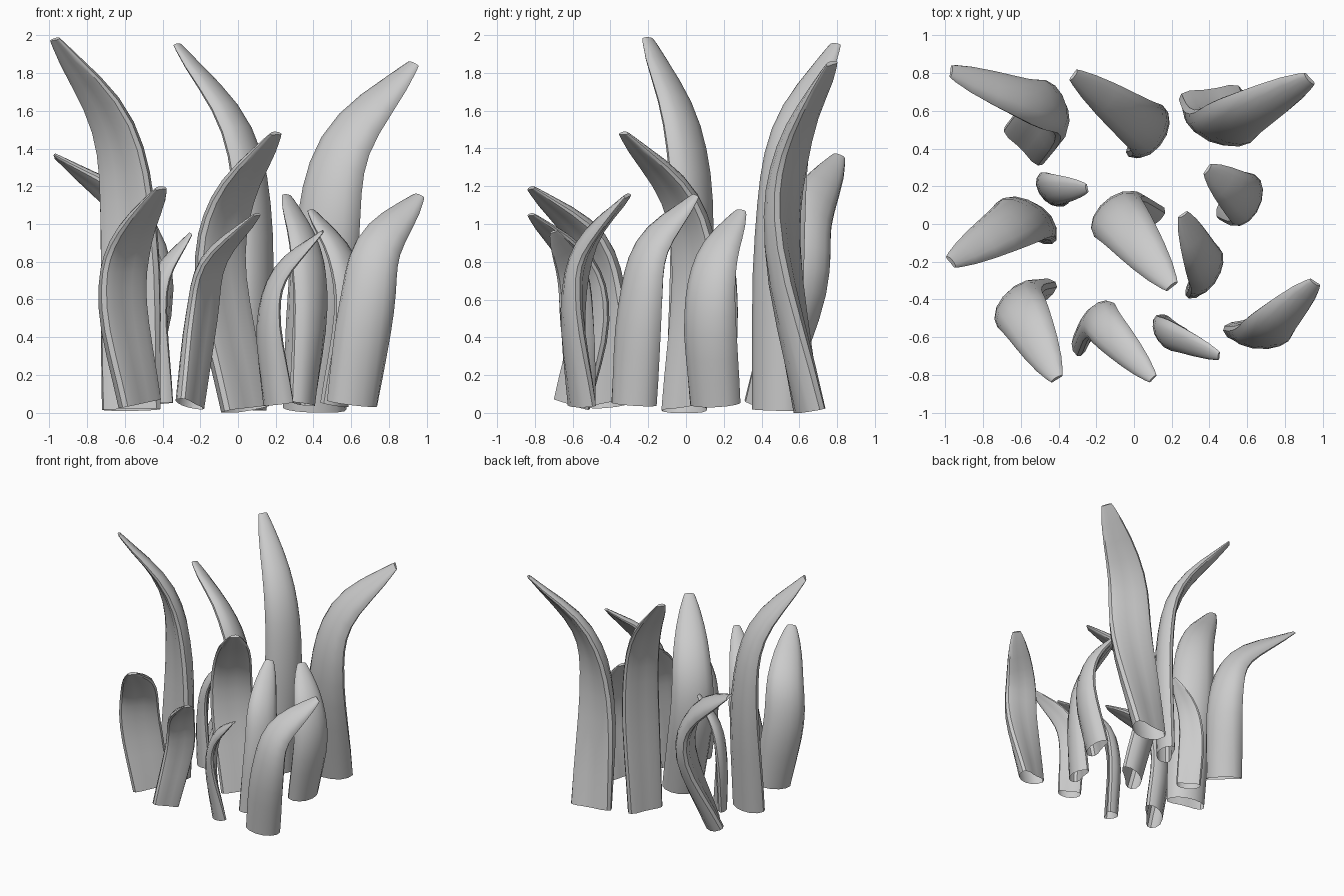
import bpy, bmesh, math
from mathutils import Vector

if "Cube" in bpy.data.objects:
    bpy.data.objects.remove(bpy.data.objects["Cube"])

# Blade: name, full width, direction of hollow face at base, base xy, middle xy, tip xyz
BLADES = [
    ("tall_left_blade", .35, 255, (-.56, -.02), (-.57, .04), (-.97, -.2, 1.98)),
    ("tall_middle_blade", .31, 150, (.06, .47), (.09, .49), (-.32, .79, 1.95)),
    ("tall_right_blade", .37, 98, (.41, .66), (.46, .51), (.93, .77, 1.85)),
    ("centre_blade", .34, 312, (.03, 0), (-.1, .06), (.2, -.33, 1.48)),
    ("inner_right_blade", .27, 165, (.34, -.28), (.39, -.25), (.26, .05, 1.15)),
    ("outer_right_blade", .3, 165, (.51, .15), (.6, .12), (.39, .29, 1.07)),
    ("back_left_blade", .31, 225, (-.57, .43), (-.43, .61), (-.97, .81, 1.36)),
    ("inner_left_blade", .21, 50, (-.43, .16), (-.45, .18), (-.25, .19, .95)),
    ("front_left_blade", .32, 318, (-.53, -.4), (-.62, -.42), (-.41, -.82, 1.19)),
    ("front_middle_blade", .24, 328, (-.26, -.6), (-.2, -.5), (.1, -.82, 1.05)),
    ("front_small_blade", .2, 55, (.21, -.55), (.16, -.58), (.45, -.7, .96)),
    ("front_right_blade", .3, 105, (.61, -.55), (.68, -.59), (.96, -.31, 1.15)),
]

# Bean-shaped cross-section: rounded back, rolled rims, slightly hollow face
SECTION = []
for k in range(14):
    s = math.sin(math.tau * k / 14)
    SECTION.append((math.cos(math.tau * k / 14),
                    .15 + (.4 * s - .22 * s ** 4 if s > 0 else .68 * s)))


def spine(base, mid, tip, steps=4):
    """Smooth curve: upright to the middle, then curling over to the tip."""
    tip = Vector(tip)
    base = Vector((*base, .015 if tip.z > 1.4 else .045))
    mid = Vector((*mid, tip.z * .48))
    upper = mid.lerp(tip, .22)
    upper.z = mid.z + .55 * (tip.z - mid.z)
    p = [base * 2 - mid, base, mid, upper, tip, tip * 2 - upper]
    out = []
    for i in range(1, 4):
        a, b, c, d = p[i - 1:i + 3]
        for k in range(steps):
            t = k / steps
            out.append(.5 * (2 * b + (c - a) * t + (2 * a - 5 * b + 4 * c - d) * t * t
                             + (3 * b - a - 3 * c + d) * t ** 3))
    # extra ring close to the tip rounds it off
    return out + [out[-1].lerp(tip, .75), tip]


def blade(name, width, angle, base, mid, tip):
    path = spine(base, mid, tip)
    lengths = [0]
    for a, b in zip(path, path[1:]):
        lengths.append(lengths[-1] + (b - a).length)
    # the face twists towards the side the tip leans to
    lean = math.degrees(math.atan2(tip[1] - mid[1], tip[0] - mid[0]))
    twist = (lean - angle + 180) % 360 - 180
    bm = bmesh.new()
    rings = []
    for i, c in enumerate(path):
        tan = (path[min(i + 1, len(path) - 1)] - path[max(i - 1, 0)]).normalized()
        t = lengths[i] / lengths[-1]
        a = math.radians(angle + twist * .8 * t)
        face = Vector((math.cos(a), math.sin(a), 0))
        n = (face - tan * face.dot(tan)).normalized()
        side = tan.cross(n)
        r = width / 2 * (.92 + .08 * min(1, 3 * t)) * (.22 + .78 * max(0, 1 - t ** 4) ** .9)
        flat = 1 - .35 * t * t
        rings.append([bm.verts.new(c + side * u * r + n * v * r * flat) for u, v in SECTION])
    for lo, hi in zip(rings, rings[1:]):
        for k in range(len(SECTION)):
            j = (k + 1) % len(SECTION)
            bm.faces.new((lo[k], lo[j], hi[j], hi[k]))
    # closed tip, open foot
    bm.faces.new(rings[-1])
    for v in bm.verts:
        v.co.z = max(v.co.z, 0)
    bmesh.ops.recalc_face_normals(bm, faces=bm.faces)
    mesh = bpy.data.meshes.new(name)
    bm.to_mesh(mesh)
    bm.free()
    obj = bpy.data.objects.new(name, mesh)
    bpy.context.collection.objects.link(obj)
    bpy.ops.object.select_all(action='DESELECT')
    obj.select_set(True)
    bpy.context.view_layer.objects.active = obj
    bpy.ops.object.shade_smooth_by_angle(angle=math.radians(40))


for spec in BLADES:
    blade(*spec)
